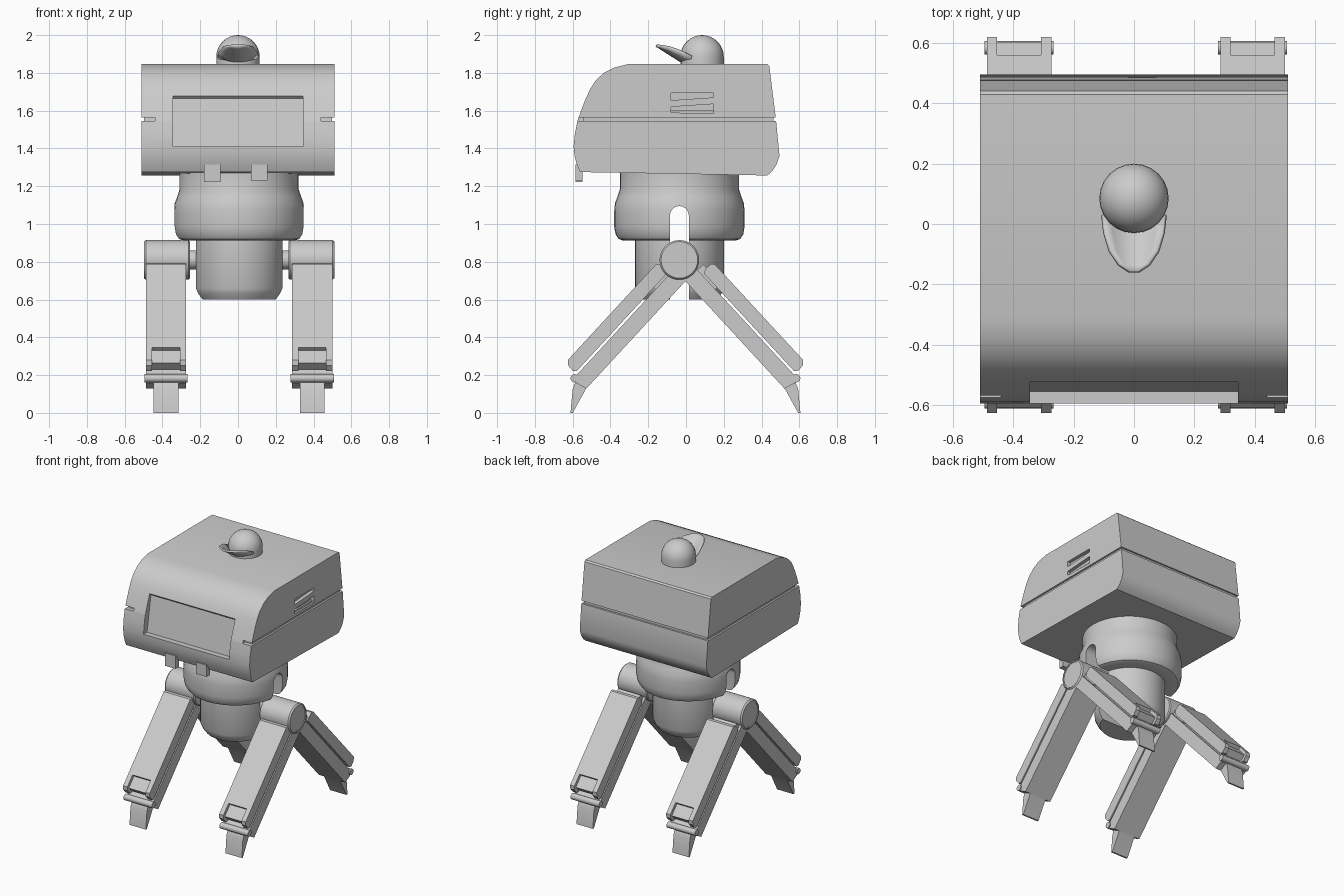
import bpy, bmesh, math
from mathutils import Vector

if "Cube" in bpy.data.objects:
    bpy.data.objects.remove(bpy.data.objects["Cube"])

grey = bpy.data.materials.new("plain_grey")
grey.diffuse_color = (0.6, 0.6, 0.6, 1)
grey.use_nodes = True
grey.node_tree.nodes["Principled BSDF"].inputs["Base Color"].default_value = grey.diffuse_color
CX, CY = 0.006, -0.035          # axis of the neck and hips


def finish(name, bm, angle=35):
    bmesh.ops.recalc_face_normals(bm, faces=bm.faces)
    me = bpy.data.meshes.new(name)
    bm.to_mesh(me)
    bm.free()
    me.materials.append(grey)
    ob = bpy.data.objects.new(name, me)
    bpy.context.collection.objects.link(ob)
    smooth(ob, angle)
    return ob


def smooth(ob, angle=35):
    bpy.ops.object.select_all(action='DESELECT')
    ob.select_set(True)
    bpy.context.view_layer.objects.active = ob
    bpy.ops.object.shade_smooth_by_angle(angle=math.radians(angle))


def prism(name, pts, x0, x1, to_yz=lambda p: p):
    """Extrude a side outline along x."""
    bm = bmesh.new()
    a = [bm.verts.new((x0, *to_yz(p))) for p in pts]
    b = [bm.verts.new((x1, *to_yz(p))) for p in pts]
    bm.faces.new(a)
    bm.faces.new(b[::-1])
    for i in range(len(pts)):
        j = (i + 1) % len(pts)
        bm.faces.new((a[i], b[i], b[j], a[j]))
    return finish(name, bm)


def lathe(name, prof, place, n=32):
    """Spin (radius, height) points; place maps (u, v, height) to the world."""
    bm = bmesh.new()
    rings = []
    for r, h in prof:
        k = n if r > 0 else 1
        rings.append([bm.verts.new(place(r * math.cos(2 * math.pi * i / n),
                                         r * math.sin(2 * math.pi * i / n), h)) for i in range(k)])
    for p, q in zip(rings, rings[1:]):
        for i in range(n):
            j = (i + 1) % n
            vs = [p[i % len(p)], p[j % len(p)], q[j % len(q)], q[i % len(q)]]
            bm.faces.new(list(dict.fromkeys(vs)))
    return finish(name, bm)


def cut(ob, cutters):
    bpy.context.view_layer.objects.active = ob
    for c in cutters:
        m = ob.modifiers.new("cut", 'BOOLEAN')
        m.operation, m.solver, m.object = 'DIFFERENCE', 'EXACT', c
        bpy.ops.object.modifier_apply(modifier=m.name)
    smooth(ob)


def drop(cutters):
    for c in cutters:
        bpy.data.objects.remove(c)


# head: two shells around a recessed seam
W = 0.51
lower = prism("lower_head_shell", [(-.575, 1.545), (-.588, 1.48), (-.595, 1.41), (-.59, 1.36), (-.578, 1.315),
              (-.56, 1.275), (.43, 1.257), (.455, 1.278), (.48, 1.315), (.495, 1.36), (.477, 1.545)], -W, W)
upper = prism("upper_head_shell", [(-.568, 1.565), (-.55, 1.615), (-.53, 1.665), (-.508, 1.713), (-.48, 1.758),
              (-.435, 1.8), (-.38, 1.828), (-.31, 1.846), (.43, 1.846), (.441, 1.836), (.475, 1.565)], -W, W)
core = prism("head_seam", [(-.55, 1.5), (.463, 1.5), (.463, 1.6), (-.54, 1.6)], -.497, .497)
bridge = prism("front_seam_bridge", [(-.575, 1.545), (-.4, 1.545), (-.4, 1.565), (-.568, 1.565)], -.44, .44)

# screen recess and side vents
screen = prism("screen_cutter", [(-.7, 1.41), (-.555, 1.41), (-.51, 1.665), (-.7, 1.855)], -.345, .345)
vents = [prism("vent_cutter", p, .485, .6) for p in (
    [(-.08, 1.655), (.145, 1.67), (.145, 1.694), (-.08, 1.694)],
    [(-.08, 1.59), (.145, 1.585), (.145, 1.635), (-.08, 1.62)])]
for ob in (lower, core, bridge):
    cut(ob, [screen])
cut(upper, [screen] + vents)
drop([screen] + vents)

# two small tabs under the front
for x0, x1, z in ((-.18, -.092, 1.222), (.07, .157, 1.23)):
    prism("front_tab", [(-.586, 1.315), (-.55, 1.315), (-.547, z), (-.586, z)], x0, x1)

# neck and lower barrel, slotted from side to side
neck = lathe("neck", [(0, 1.275), (.315, 1.275), (.315, 1.185), (.328, 1.145), (.341, 1.11), (.345, 1.07),
                      (.345, .985), (.338, .945), (.322, .921), (.3, .913), (.235, .913),
                      (.235, .66), (.222, .63), (.2, .6), (0, .6)],
             lambda u, v, h: (CX + u, CY + v, h), 40)
arch = [(CY + .05 * math.cos(math.pi * i / 10), 1.045 + .05 * math.sin(math.pi * i / 10)) for i in range(11)]
slot = prism("slot_cutter", [(CY + .05, .5)] + arch + [(CY - .05, .5)], -.6, .6)
cut(neck, [slot])
drop([slot])

# roof dome
R = .115
dome = [(R, 1.83)] + [(R * math.cos(a), 1.885 + R * math.sin(a))
                      for a in (math.pi / 2 * i / 8 for i in range(8))] + [(0, 2.0)]
lathe("roof_dome", [(0, 1.83)] + dome, lambda u, v, h: (u, .085 + v, h), 24)

# scooped visor in front of the dome
bm = bmesh.new()
rows = []
for y, w in ((.03, .105), (-.03, .098), (-.09, .08), (-.135, .05), (-.158, .015)):
    xs = [w * (i / 4 - 1) for i in range(9)]
    rows.append([bm.verts.new((x, y, 1.851 + (-.01 - y) * .633 + 5.5 * x * x)) for x in xs])
for p, q in zip(rows, rows[1:]):
    for i in range(8):
        bm.faces.new((p[i], p[i + 1], q[i + 1], q[i]))
visor = finish("dome_visor", bm)
m = visor.modifiers.new("thickness", 'SOLIDIFY')
m.thickness, m.offset = .012, 0

# hips
lathe("hip_shaft", [(0, -.28), (.05, -.28), (.05, .28), (0, .28)],
      lambda u, v, h: (CX + h, CY + u, .81 + v), 24)
for s in (-1, 1):
    lathe("hip_joint", [(0, .261), (.098, .261), (.105, .268), (.105, .494), (.097, .504), (.088, .504),
                        (.088, .499), (0, .499)],
          lambda u, v, h: (CX + s * h, CY + u, .81 + v))

# legs: along = distance down the leg, out = distance towards its upper face
D, N = Vector((-.678, -.735)), Vector((-.735, .678))
for sx in (-1, 1):
    for front in (True, False):
        def yz(p):
            q = Vector((CY, .81)) + D * p[0] + N * p[1]
            return (q.x if front else -.006 - q.x, q.y)

        def part(name, pts, half):
            c = CX + sx * .387
            return prism(name, pts, c - half, c + half, yz)

        tag = "front_" if front else "back_"
        beam = part(tag + "leg_outer_beam", [(.1, 0), (.085, .02), (.085, .062), (.1, .075), (.79, .075),
                                             (.81, .055), (.815, .015), (.8, 0)], .107)
        notch = part("notch_cutter", [(.702, .1), (.702, .052), (.9, .052), (.9, .1)], .073)
        end = part("end_cutter", [(.79, .1), (.79, -.05), (.9, -.05), (.9, .1)], .073)
        cut(beam, [notch, end])
        drop([notch, end])
        part(tag + "leg_inner_beam", [(.03, -.1), (.03, -.013), (.825, -.013), (.85, -.04), (.835, -.1)], .107)
        part(tag + "leg_link", [(.06, -.04), (.06, .03), (.2, .03), (.2, -.04)], .09)
        part(tag + "foot", [(.78, -.095), (.78, -.02), (.85, -.035), (.885, -.048), (.986, -.125),
                            (.978, -.134), (.84, -.1)], .066)
        py, pz = yz((.837, -.017))
        lathe(tag + "ankle_pin", [(0, -.114), (.022, -.114), (.022, .114), (0, .114)],
              lambda u, v, h: (CX + sx * .387 + h, py + u, pz + v), 12)
